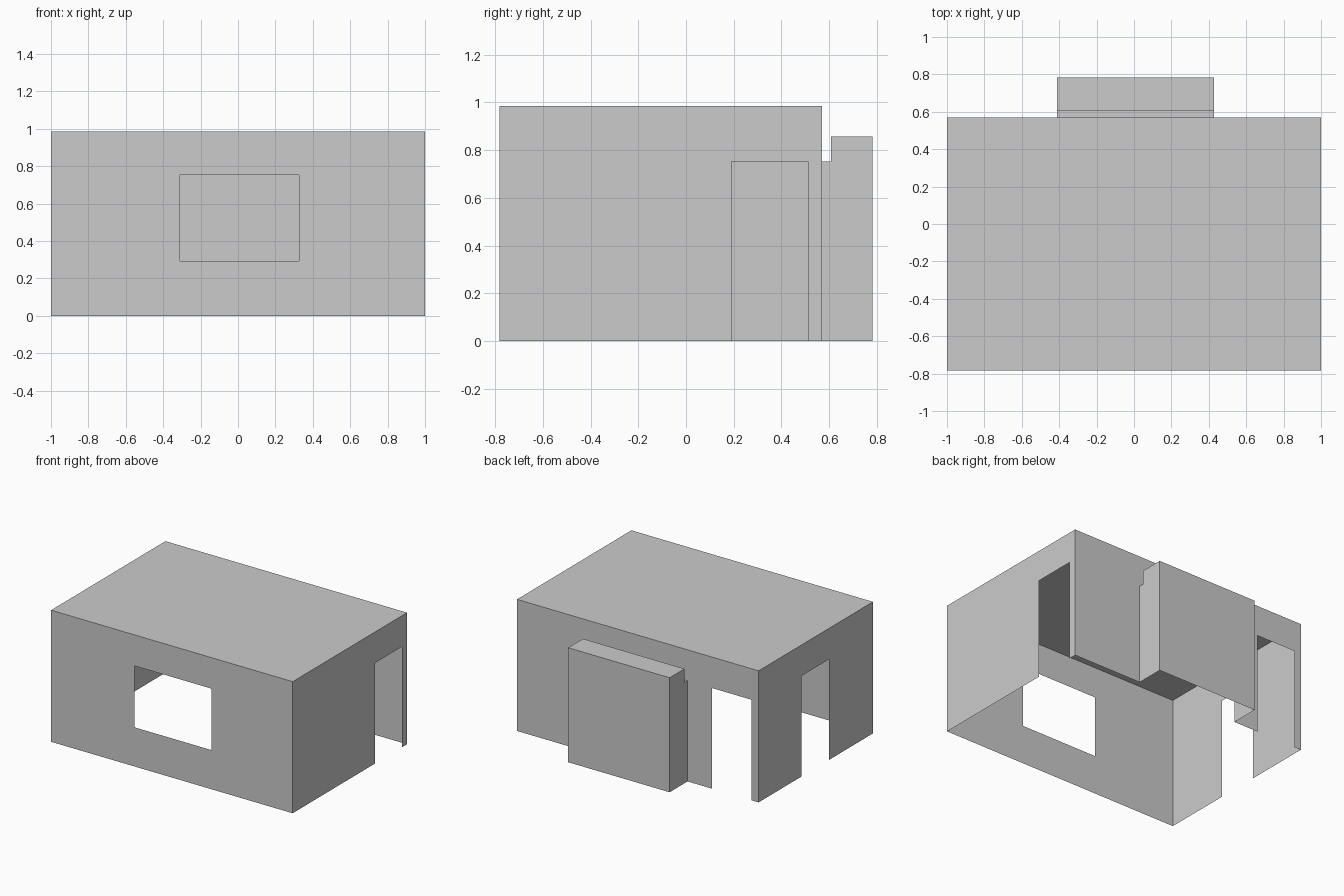
import bpy
import bmesh

if "Cube" in bpy.data.objects:
    bpy.data.objects.remove(bpy.data.objects["Cube"])

X, Y0, Y1, H = 1.0, -0.782, 0.57, 0.985   # room half width, front, back, height
DOOR = 0.753                              # height of doors and window head


def finish(name, bm):
    bmesh.ops.remove_doubles(bm, verts=bm.verts, dist=1e-5)
    mesh = bpy.data.meshes.new(name)
    bm.to_mesh(mesh)
    bm.free()
    ob = bpy.data.objects.new(name, mesh)
    bpy.context.collection.objects.link(ob)
    return ob


def wall(name, axis, fixed, start, end, holes):
    """Thin upright wall along an axis; holes are (low, high, bottom, top)."""
    us = sorted({start, end, *(u for h in holes for u in h[:2])}, reverse=start > end)
    vs = sorted({0.0, H, *(v for h in holes for v in h[2:])})
    bm = bmesh.new()
    for ua, ub in zip(us, us[1:]):
        for va, vb in zip(vs, vs[1:]):
            um, vm = (ua + ub) / 2, (va + vb) / 2
            if any(h[0] < um < h[1] and h[2] < vm < h[3] for h in holes):
                continue
            corners = [(ua, va), (ub, va), (ub, vb), (ua, vb)]
            bm.faces.new([bm.verts.new((u, fixed, v) if axis == 'x' else (fixed, u, v))
                          for u, v in corners])
    return finish(name, bm)


# Alcove extents
AX0, AX1 = -0.412, 0.428

# Walls, in order around the room so all faces point outward
wall("front_wall", 'x', Y0, -X, X, [(-0.31, 0.327, 0.293, DOOR)])
wall("right_wall", 'y', X, Y0, Y1, [(0.19, 0.512, 0.0, DOOR)])
wall("back_wall", 'x', Y1, X, -X, [(-0.942, -0.614, 0.0, DOOR), (AX0, AX1, 0.0, DOOR)])
wall("left_wall", 'y', -X, Y1, Y0, [(-0.26, 0.063, 0.0, DOOR)])

# Flat roof
bm = bmesh.new()
bm.faces.new([bm.verts.new(p) for p in
              [(-X, Y0, H), (X, Y0, H), (X, Y1, H), (-X, Y1, H)]])
finish("roof", bm)

# Rear alcove: stepped side profile (y, z), open to the room and underneath
profile = [(Y1, 0), (Y1, DOOR), (0.607, DOOR), (0.607, 0.857), (0.782, 0.857), (0.782, 0)]
bm = bmesh.new()
left = [bm.verts.new((AX0, y, z)) for y, z in profile]
right = [bm.verts.new((AX1, y, z)) for y, z in profile]
bm.faces.new(left)
bm.faces.new(right[::-1])
for i in range(1, len(profile) - 1):
    bm.faces.new([left[i + 1], left[i], right[i], right[i + 1]])
finish("rear_alcove", bm)
